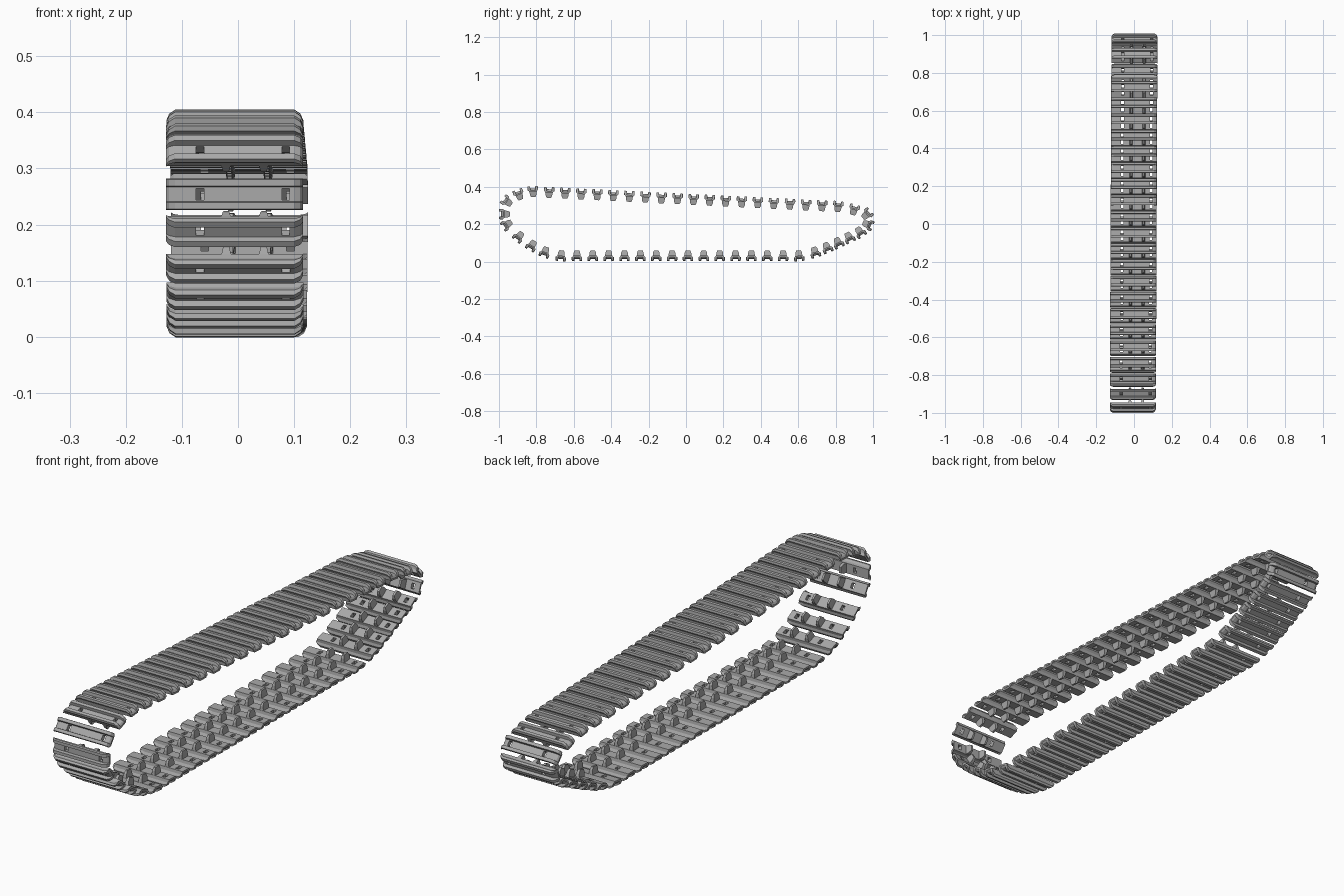
import bpy, bmesh, math
from mathutils import Vector

cube = bpy.data.objects.get("Cube")
if cube:
    bpy.data.objects.remove(cube)

steel = bpy.data.materials.new("track_steel_grey")
steel.use_nodes = True
GREY = (0.4, 0.4, 0.4, 1)
steel.diffuse_color = GREY
steel.node_tree.nodes["Principled BSDF"].inputs["Base Color"].default_value = GREY


def loft(bm, rings):
    """Skin a closed solid through matching rings of points."""
    rows = [[bm.verts.new(p) for p in ring] for ring in rings]
    n = len(rows[0])
    for a, b in zip(rows, rows[1:]):
        for i in range(n):
            j = (i + 1) % n
            bm.faces.new((a[i], a[j], b[j], b[i]))
    bm.faces.new(rows[0])
    bm.faces.new(rows[-1])
    bmesh.ops.recalc_face_normals(bm, faces=bm.faces)


def rect(x, hx, hy, z):
    return [(x - hx, -hy, z), (x + hx, -hy, z), (x + hx, hy, z), (x - hx, hy, z)]


def make_object(name, bm):
    mesh = bpy.data.meshes.new(name)
    bm.to_mesh(mesh)
    bm.free()
    mesh.materials.append(steel)
    ob = bpy.data.objects.new(name, mesh)
    bpy.context.collection.objects.link(ob)
    return ob


# Link plate: outward (+z) carries two grouser bars with a groove between
half = [(0.0125, 0.017), (0.0145, 0.029), (0.0265, 0.029), (0.028, 0.020),
        (0.022, 0.011), (0.020, -0.001)]
profile = half + [(-y, z) for y, z in reversed(half)]

# Bar ends are chamfered by flattening the outer side near the tips
ends = [(0.122, 0.35), (0.117, 0.75), (0.106, 1.0)]
stations = [(-x, f) for x, f in ends] + list(reversed(ends))
bm = bmesh.new()
loft(bm, [[(x, y, z * f if z > 0 else z) for y, z in profile] for x, f in stations])
plate = make_object("link_plate", bm)

# Two sprocket holes cut through the plate
bm = bmesh.new()
for x in (-0.0615, 0.0915):
    loft(bm, [rect(x, 0.007, 0.010, z) for z in (-0.05, 0.05)])
cutter = make_object("hole_cutter", bm)
cutter.hide_render = True
cut = plate.modifiers.new("holes", 'BOOLEAN')
cut.object = cutter
cut.operation = 'DIFFERENCE'
cut.solver = 'EXACT'
bpy.context.view_layer.update()
evaluated = plate.evaluated_get(bpy.context.evaluated_depsgraph_get())
bm = bmesh.new()
bm.from_mesh(evaluated.to_mesh())
bpy.data.objects.remove(plate)
bpy.data.objects.remove(cutter)

# Two tapering guide teeth on the inner side
for x in (-0.015, 0.052):
    loft(bm, [rect(x, hx, hy, z) for hx, hy, z in
              ((0.009, 0.019, 0.003), (0.006, 0.0175, -0.017), (0.004, 0.012, -0.029))])
first = make_object("track_link", bm)
link_mesh = first.data
bpy.data.objects.remove(first)


def run(start, end, count):
    """Evenly spaced link centres on a straight run."""
    a, b = Vector(start), Vector(end)
    return [a.lerp(b, i / (count - 1)) for i in range(count)]


# Loop of link centres (y, z): top run, rear bend, ground run, front bend
path = run((-0.818, 0.374), (0.813, 0.294), 20)
path += [Vector(p) for p in (
    (0.898, 0.277), (0.966, 0.252), (0.972, 0.198), (0.930, 0.158),
    (0.872, 0.129), (0.813, 0.101), (0.754, 0.075), (0.690, 0.050))]
path += run((0.604, 0.031), (-0.668, 0.031), 16)
path += [Vector(p) for p in (
    (-0.754, 0.051), (-0.824, 0.086), (-0.893, 0.134), (-0.957, 0.198),
    (-0.971, 0.254), (-0.957, 0.321), (-0.893, 0.358))]

# One link per centre, turned to follow the loop
for i, p in enumerate(path):
    t = path[(i + 1) % len(path)] - path[i - 1]
    link = bpy.data.objects.new(f"track_link_{i + 1}", link_mesh)
    link.location = (0.0045 * p.x - 0.002, p.x, p.y)
    link.rotation_euler.x = math.atan2(t.y, t.x)
    bpy.context.collection.objects.link(link)
